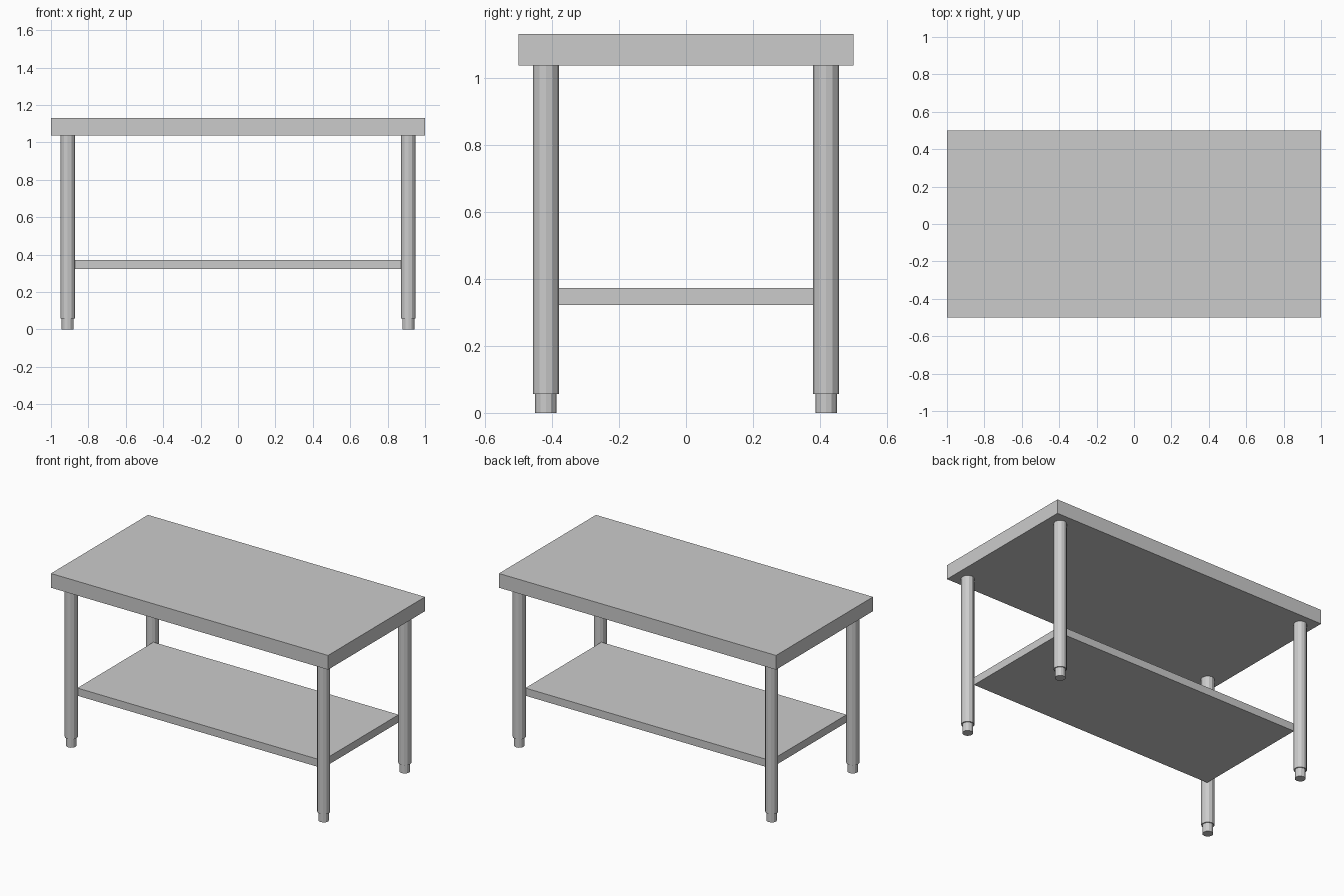
import bpy

if "Cube" in bpy.data.objects:
    bpy.data.objects.remove(bpy.data.objects["Cube"])


def box(name, sx, sy, z0, z1):
    bpy.ops.mesh.primitive_cube_add(size=1, location=(0, 0, (z0 + z1) / 2))
    ob = bpy.context.object
    ob.name = name
    ob.scale = (sx, sy, z1 - z0)
    bpy.ops.object.transform_apply(location=False, rotation=False, scale=True)


def post(name, x, y, r, z0, z1):
    bpy.ops.mesh.primitive_cylinder_add(vertices=12, radius=r, depth=z1 - z0,
                                        location=(x, y, (z0 + z1) / 2))
    bpy.context.object.name = name


# Worktop and lower shelf
box("table_top", 2.0, 1.0, 1.037, 1.13)
box("lower_shelf", 1.77, 0.784, 0.322, 0.372)

# Round legs with narrower adjustable feet
for side, x in (("left", -0.911), ("right", 0.911)):
    for end, y in (("front", -0.418), ("back", 0.418)):
        post(f"{end}_{side}_leg", x, y, 0.039, 0.057, 1.037)
        post(f"{end}_{side}_foot", x, y, 0.032, 0.0, 0.057)
